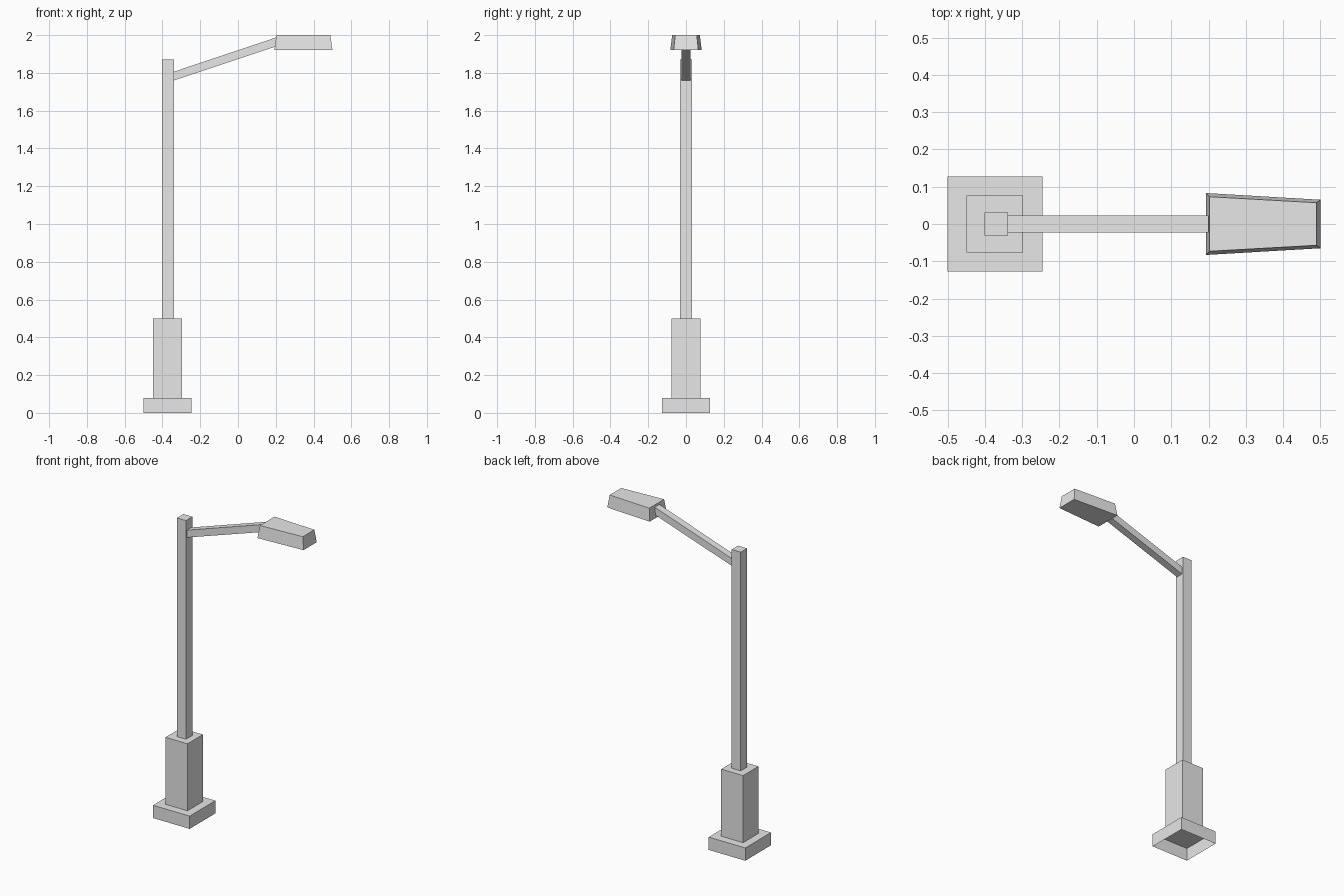
import bpy
import bmesh

cube = bpy.data.objects.get("Cube")
if cube:
    bpy.data.objects.remove(cube, do_unlink=True)

grey = bpy.data.materials.new("light_grey")
grey.use_nodes = True
colour = (0.8, 0.8, 0.8, 1)
grey.diffuse_color = colour
grey.node_tree.nodes["Principled BSDF"].inputs["Base Color"].default_value = colour


def loft(name, start, end, open_start=False):
    """Join two four-cornered rings into a solid, optionally open at the start."""
    bm = bmesh.new()
    a = [bm.verts.new(p) for p in start]
    b = [bm.verts.new(p) for p in end]
    for i in range(4):
        j = (i + 1) % 4
        bm.faces.new((a[i], a[j], b[j], b[i]))
    bm.faces.new(b)
    if not open_start:
        bm.faces.new(a[::-1])
    bmesh.ops.recalc_face_normals(bm, faces=bm.faces[:])
    mesh = bpy.data.meshes.new(name)
    bm.to_mesh(mesh)
    bm.free()
    mesh.materials.append(grey)
    obj = bpy.data.objects.new(name, mesh)
    bpy.context.collection.objects.link(obj)
    return obj


def flat_ring(x0, x1, w0, w1, z):
    """Horizontal trapezium with half widths w0 at x0 and w1 at x1."""
    return [(x0, -w0, z), (x1, -w1, z), (x1, w1, z), (x0, w0, z)]


def upright_box(name, x, half, z0, z1, open_start=False):
    rings = [flat_ring(x - half, x + half, half, half, z) for z in (z0, z1)]
    return loft(name, *rings, open_start)


def arm_ring(x, z0, z1, half=0.0225):
    return [(x, -half, z0), (x, half, z0), (x, half, z1), (x, -half, z1)]


# Hollow foot, open underneath, with the pedestal and pole stacked on it
upright_box("foot_plate", -0.373, 0.127, 0, 0.08, open_start=True)
upright_box("pedestal", -0.373, 0.076, 0.08, 0.5)
upright_box("pole", -0.37, 0.0315, 0.5, 1.87)

# Sloping arm from the pole to the lamp
loft("arm", arm_ring(-0.34, 1.76, 1.806), arm_ring(0.2, 1.94, 1.987))

# Lamp head, tapering upwards and towards its outer end
loft("lamp_head",
     flat_ring(0.193, 0.5, 0.083, 0.065, 1.922),
     flat_ring(0.203, 0.489, 0.073, 0.057, 2))
